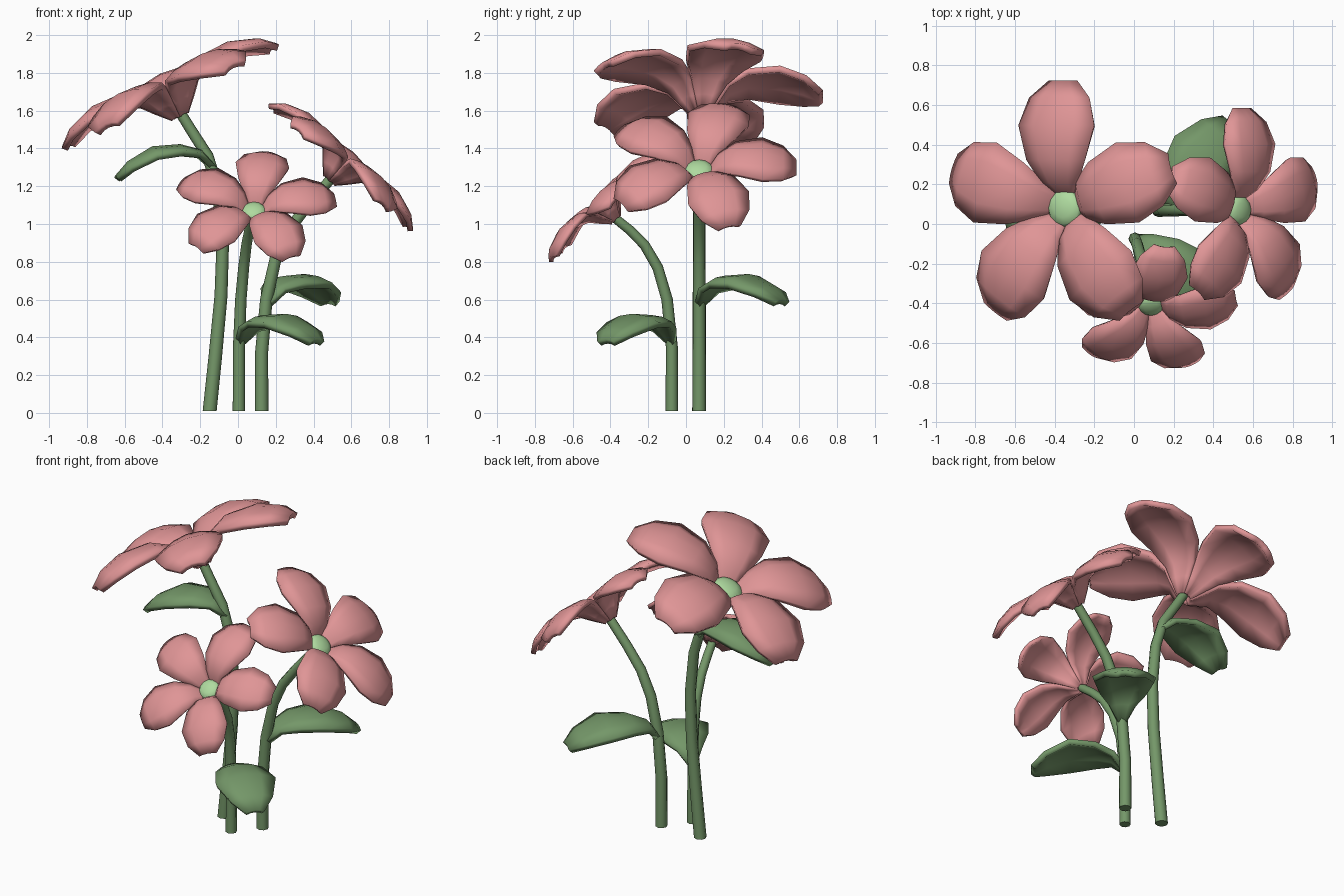
import bpy, bmesh, math
from mathutils import Vector, Matrix

if "Cube" in bpy.data.objects:
    bpy.data.objects.remove(bpy.data.objects["Cube"])


def material(name, rgb):
    m = bpy.data.materials.new(name)
    m.diffuse_color = (*rgb, 1)
    m.use_nodes = True
    m.node_tree.nodes["Principled BSDF"].inputs["Base Color"].default_value = m.diffuse_color
    return m


PINK = material("petal pink", (0.74, 0.30, 0.305))
GREEN = material("stem green", (0.175, 0.31, 0.14))
PALE = material("centre pale green", (0.43, 0.71, 0.35))

# blade profiles: distance along, height, half width
PETAL = [(.03, -.02, .03), (.09, .06, .065), (.14, .135, .10), (.25, .195, .16),
         (.42, .20, .208), (.555, .155, .165), (.64, .09, .075)]
LEAF = [(0, 0, .02), (.07, .10, .08), (.18, .145, .145), (.34, .155, .187),
        (.49, .09, .13), (.57, .02, .055)]


def add_object(name, bm, mat):
    for f in bm.faces:
        f.smooth = True
    me = bpy.data.meshes.new(name)
    bm.to_mesh(me)
    bm.free()
    me.materials.append(mat)
    ob = bpy.data.objects.new(name, me)
    bpy.context.collection.objects.link(ob)
    return ob


def blade(name, origin, along, normal, profile, scale, mat):
    """Curved blade with edges that droop, given a little thickness."""
    along = along.normalized()
    side = normal.cross(along).normalized()
    up = along.cross(side)
    bm = bmesh.new()
    rows = []
    for r, h, w in profile:
        rows.append([bm.verts.new(origin + scale * (along * r + side * w * u
                     + up * (h - 0.25 * w * u * u))) for u in (-1, -.5, 0, .5, 1)])
    for a, b in zip(rows, rows[1:]):
        for i in range(4):
            bm.faces.new((a[i], a[i + 1], b[i + 1], b[i]))
    bmesh.ops.recalc_face_normals(bm, faces=bm.faces)
    ob = add_object(name, bm, mat)
    mod = ob.modifiers.new("thickness", 'SOLIDIFY')
    mod.thickness = 0.036 * scale
    mod.offset = 0


def stem(name, pts, radius):
    """Eight-sided tube through the points, slightly thinner at the top."""
    pts = [Vector(p) for p in pts]
    bm = bmesh.new()
    rings = []
    for i, p in enumerate(pts):
        t = (pts[min(i + 1, len(pts) - 1)] - pts[max(i - 1, 0)]).normalized()
        if i == 0:
            t = Vector((0, 0, 1))
        b = t.cross(Vector((0, 1, 0))).normalized()
        a = b.cross(t)
        rad = radius * (1 - 0.25 * i / (len(pts) - 1))
        rings.append([bm.verts.new(p + rad * (math.cos(k * math.pi / 4) * a
                      + math.sin(k * math.pi / 4) * b)) for k in range(8)])
    for r0, r1 in zip(rings, rings[1:]):
        for k in range(8):
            bm.faces.new((r0[k], r0[(k + 1) % 8], r1[(k + 1) % 8], r1[k]))
    bm.faces.new(rings[0])
    bm.faces.new(rings[-1])
    bmesh.ops.recalc_face_normals(bm, faces=bm.faces)
    ob = add_object(name, bm, GREEN)
    bpy.context.view_layer.objects.active = ob
    ob.select_set(True)
    bpy.ops.object.shade_smooth_by_angle(angle=math.radians(50))
    ob.select_set(False)


def flower(name, centre, normal, start, scale):
    """Flat domed centre with five petals cupped around it."""
    c = Vector(centre)
    n = Vector(normal).normalized()
    e = Vector((1, 0, 0))
    e = (e - n * e.dot(n)).normalized()
    f = n.cross(e)
    for k in range(5):
        a = math.radians(start + 72 * k)
        blade(f"{name}_petal_{k + 1}", c, e * math.cos(a) + f * math.sin(a), n,
              PETAL, scale, PINK)
    bm = bmesh.new()
    bmesh.ops.create_uvsphere(bm, u_segments=12, v_segments=6, radius=1)
    rot = Matrix((e, f, n)).transposed().to_4x4()
    bm.transform(Matrix.Translation(c + n * .06 * scale) @ rot
                 @ Matrix.Diagonal((.097 * scale, .097 * scale, .038 * scale, 1)))
    add_object(f"{name}_centre", bm, PALE)


# tall flower leaning left
stem("tall_stem", [(-.15, .07, .01), (-.12, .07, .3), (-.09, .07, .62), (-.08, .07, .92),
                   (-.105, .07, 1.18), (-.16, .07, 1.36), (-.25, .075, 1.5),
                   (-.33, .08, 1.63)], .037)
flower("tall_flower", (-.322, .08, 1.6), (-.43, 0, .9), 18, .99)
blade("tall_leaf", Vector((-.13, .07, 1.3)), Vector((-.5, -.06, -.07)), Vector((0, 0, 1)),
      LEAF, .9, GREEN)

# middle flower leaning right
stem("right_stem", [(.125, .07, .01), (.125, .07, .32), (.15, .07, .6), (.2, .07, .82),
                    (.27, .07, .97), (.37, .07, 1.1), (.51, .07, 1.26)], .036)
flower("right_flower", (.5, .07, 1.25), (.66, 0, .75), 18, .79)
blade("right_leaf", Vector((.15, .07, .57)), Vector((.34, .44, 0)), Vector((0, 0, 1)),
      LEAF, .96, GREEN)

# short flower leaning to the front
stem("front_stem", [(.005, -.075, .01), (.005, -.075, .35), (.015, -.1, .6), (.03, -.15, .77),
                    (.045, -.22, .89), (.06, -.3, .97), (.08, -.4, 1.05)], .033)
flower("front_flower", (.085, -.385, 1.04), (0, -.68, .73), 9, .67)
blade("front_leaf", Vector((.01, -.075, .37)), Vector((.42, -.36, -.01)), Vector((0, 0, 1)),
      LEAF, .93, GREEN)
